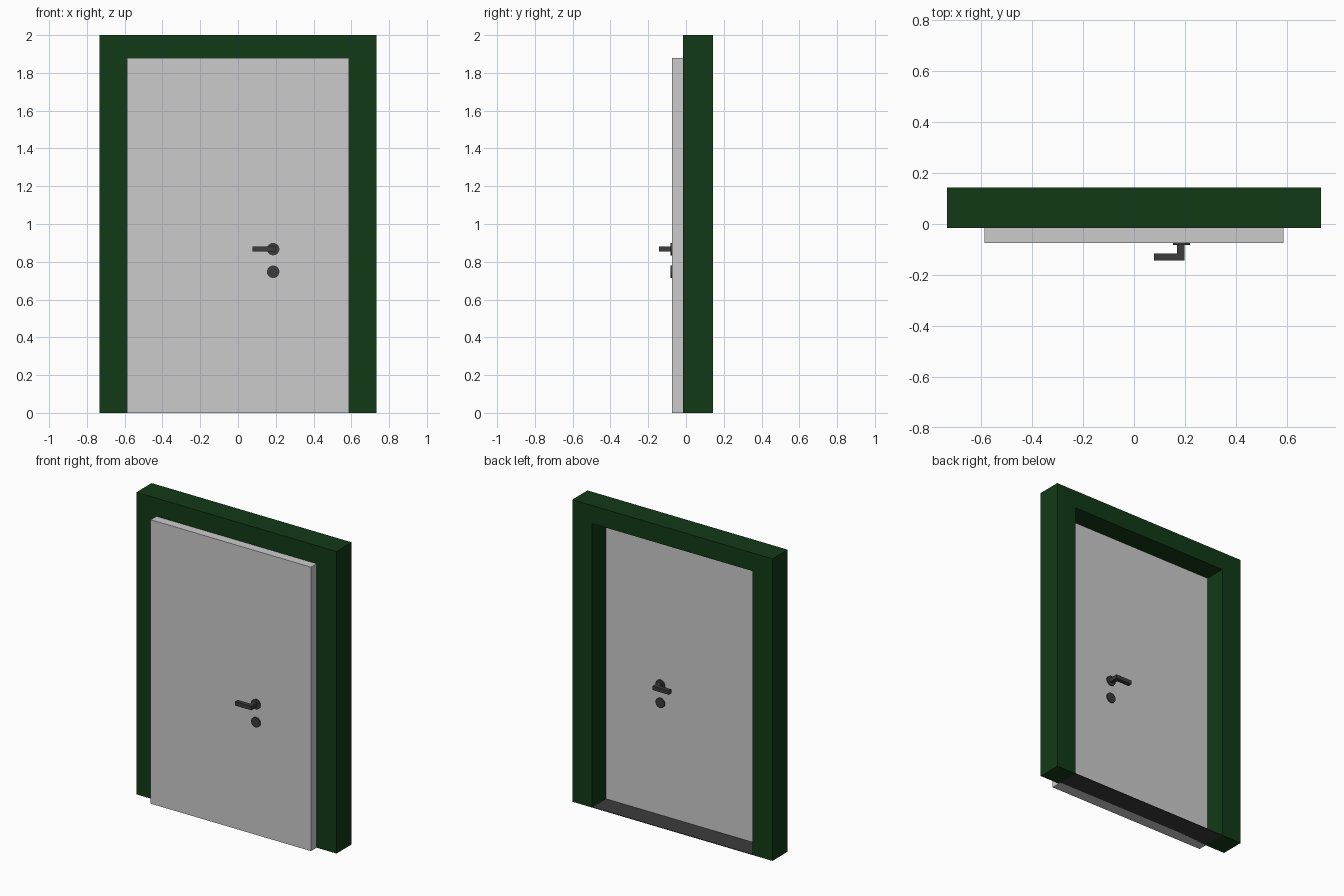
import bpy, math

if "Cube" in bpy.data.objects:
    bpy.data.objects.remove(bpy.data.objects["Cube"])


def material(name, rgb):
    m = bpy.data.materials.new(name)
    m.diffuse_color = (*rgb, 1)
    m.use_nodes = True
    m.node_tree.nodes["Principled BSDF"].inputs["Base Color"].default_value = m.diffuse_color
    return m


GREEN = material("green_paint", (0.006, 0.042, 0.008))
DARK = material("dark_metal", (0.045, 0.045, 0.045))


def finish(ob, name, mat):
    ob.name = name
    if mat:
        ob.data.materials.append(mat)
    return ob


def prism_xz(name, pts, y0, y1, mat=None):
    """Extrude an outline in the xz plane from y0 to y1."""
    n = len(pts)
    verts = [(x, y, z) for y in (y0, y1) for x, z in pts]
    faces = [tuple(range(n)), tuple(range(2 * n - 1, n - 1, -1))]
    faces += [(i, i + n, (i + 1) % n + n, (i + 1) % n) for i in range(n)]
    me = bpy.data.meshes.new(name)
    me.from_pydata(verts, [], faces)
    ob = bpy.data.objects.new(name, me)
    bpy.context.collection.objects.link(ob)
    return finish(ob, name, mat)


def box(name, x, y, z, mat=None):
    return prism_xz(name, [(x[0], z[0]), (x[1], z[0]), (x[1], z[1]), (x[0], z[1])], *y, mat)


def disc(name, x, y, z, r, depth, mat):
    bpy.ops.mesh.primitive_cylinder_add(vertices=32, radius=r, depth=depth, location=(x, y, z),
                                        rotation=(math.pi / 2, 0, 0))
    ob = finish(bpy.context.object, name, mat)
    bpy.ops.object.shade_smooth_by_angle()
    return ob


W, H = 0.587, 1.88          # door opening
FRONT, BACK = -0.016, 0.143  # frame depth

# Frame: one U-shaped outline around the opening
prism_xz("door_frame", [(-0.733, 0), (-W, 0), (-W, H), (W, H), (W, 0),
                        (0.733, 0), (0.733, 2), (-0.733, 2)], FRONT, BACK, GREEN)

# Door leaf and threshold
box("door_leaf", (-W, W), (-0.075, 0.0), (0, H))
box("threshold", (-W, W), (FRONT, BACK), (0, 0.004), DARK)

# Handle sets on both faces of the door
for side, face, s in (("front", -0.075, -1), ("back", 0.0, 1)):
    def span(a, b):
        return tuple(sorted((face + s * a, face + s * b)))
    disc(side + "_handle_rose", 0.186, face + s * 0.003, 0.867, 0.033, 0.008, DARK)
    disc(side + "_lock_rose", 0.186, face + s * 0.003, 0.747, 0.033, 0.008, DARK)
    # L-shaped lever: stem plus grip in one extruded outline
    lever = [(0.168, 0), (0.198, 0), (0.198, 0.068), (0.078, 0.068), (0.078, 0.04), (0.168, 0.04)]
    pts = [(x, -s * d) for x, d in lever]
    if s > 0:
        pts.reverse()
    ob = prism_xz(side + "_lever", pts, -0.013, 0.013, DARK)
    ob.rotation_euler.x = -math.pi / 2
    ob.rotation_euler.x = math.pi / 2
    ob.location = (0, face, 0.867)
